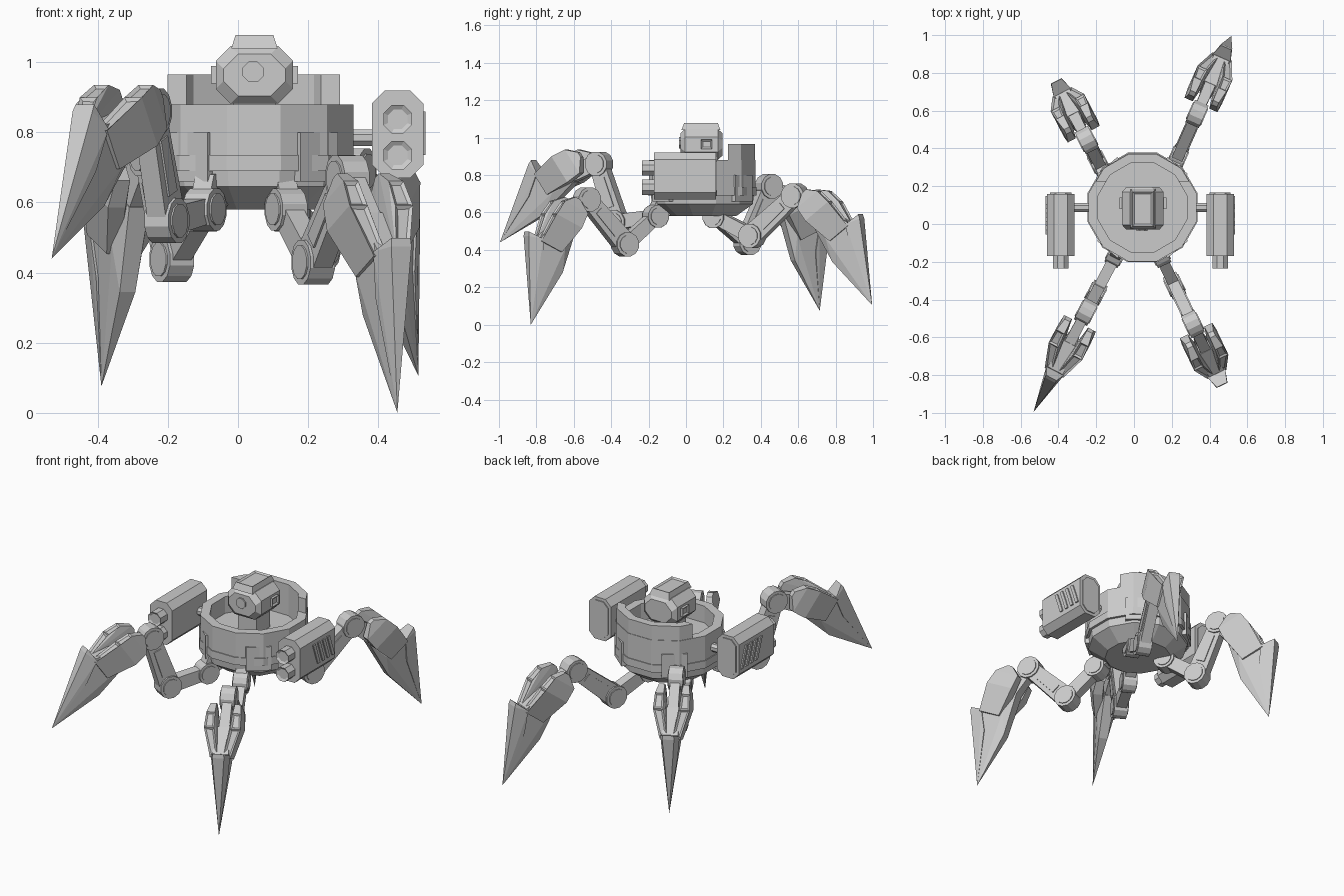
import bpy, bmesh, math
from mathutils import Matrix, Vector

cube = bpy.data.objects.get("Cube")
if cube:
    bpy.data.objects.remove(cube)

GREY = (0.6, 0.6, 0.6, 1)
mat = bpy.data.materials.new("light_grey")
mat.use_nodes = True
mat.diffuse_color = GREY
mat.node_tree.nodes["Principled BSDF"].inputs["Base Color"].default_value = GREY

CX, CY = 0.045, 0.0875          # body centre
COS = math.cos(math.radians(15))


def finish(name, bm, frame=Matrix()):
    bm.transform(frame)
    bmesh.ops.recalc_face_normals(bm, faces=bm.faces)
    me = bpy.data.meshes.new(name)
    bm.to_mesh(me)
    bm.free()
    me.materials.append(mat)
    ob = bpy.data.objects.new(name, me)
    bpy.context.collection.objects.link(ob)
    return ob


def hull(name, pts, frame=Matrix(), panel=None):
    """Convex solid; panel is a direction whose big faces get a sunken inset."""
    bm = bmesh.new()
    for p in pts:
        bm.verts.new(p)
    bmesh.ops.convex_hull(bm, input=bm.verts)
    loose = [v for v in bm.verts if not v.link_faces]
    bmesh.ops.delete(bm, geom=loose, context='VERTS')
    bmesh.ops.dissolve_limit(bm, angle_limit=0.02, verts=bm.verts, edges=bm.edges)
    bmesh.ops.recalc_face_normals(bm, faces=bm.faces)
    if panel:
        d = Vector(panel).normalized()
        faces = [f for f in bm.faces if f.normal.dot(d) > 0.9]
        bmesh.ops.inset_individual(bm, faces=faces, thickness=0.014, depth=-0.008)
    return finish(name, bm, frame)


def box(name, lo, hi, frame=Matrix(), panel=None):
    pts = [(x, y, z) for x in (lo[0], hi[0]) for y in (lo[1], hi[1]) for z in (lo[2], hi[2])]
    return hull(name, pts, frame, panel)


def prism(name, outline, v0, v1, frame=Matrix(), panel=None):
    """Outline in (x, z), extruded along y."""
    return hull(name, [(x, v, z) for x, z in outline for v in (v0, v1)], frame, panel)


def ngon(cx, cz, r, n=12):
    return [(cx + r * math.cos((i + .5) * math.tau / n), cz + r * math.sin((i + .5) * math.tau / n))
            for i in range(n)]


def chamfered(cx, cz, hx, hz, c):
    return [(cx + sx * a, cz + sz * b) for sx in (-1, 1) for sz in (-1, 1)
            for a, b in ((hx, hz - c), (hx - c, hz))]


def lathe(profile, closed=False, n=12):
    bm = bmesh.new()
    vs = [bm.verts.new((r / COS, 0, z)) for r, z in profile]
    es = [bm.edges.new(p) for p in zip(vs, vs[1:])]
    if closed:
        es.append(bm.edges.new((vs[-1], vs[0])))
    bmesh.ops.spin(bm, geom=vs + es, axis=(0, 0, 1), cent=(0, 0, 0), angle=math.tau, steps=n)
    bmesh.ops.remove_doubles(bm, verts=bm.verts, dist=0.0005)
    bm.transform(Matrix.Rotation(math.radians(15), 4, 'Z'))
    return bm


# Twelve-sided open hull with tapered belly
body_frame = Matrix.Translation((CX, CY, 0))
finish("body", lathe([(0, .58), (.18, .58), (.27, .645), (.275, .69), (.29, .69), (.29, .735),
                      (.285, .735), (.285, .88), (.235, .88), (.235, .78), (0, .78)]), body_frame)

# Raised wall around the rear
bm = lathe([(.282, .87), (.282, .965), (.235, .965), (.235, .87)], closed=True)
bmesh.ops.bisect_plane(bm, geom=bm.verts[:] + bm.edges[:] + bm.faces[:],
                       plane_co=(0, .137, 0), plane_no=(0, 1, 0), clear_inner=True)
bmesh.ops.holes_fill(bm, edges=[e for e in bm.edges if e.is_boundary])
finish("rear_wall", bm, body_frame)

# Armour blocks above the legs
for i, a in enumerate((50, 130, 230, 310)):
    box(f"hip_guard_{i}", (.245, -.07, .66), (.29, .07, .8),
        body_frame @ Matrix.Rotation(math.radians(a), 4, 'Z'))

# Turret head
HX = CX + .002
box("neck", (HX - .06, .02, .76), (HX + .06, .15, .9))
hull("head", [(x, y, z) for ins, ys in ((.022, (-.03, .195)), (0, (-.005, .17))) for y in ys
              for x, z in chamfered(HX, .964, .11 - ins, .082 - ins, .042)])
hull("head_cap", [(HX + sx * w, y, z) for sx in (-1, 1)
                  for w, ys, z in ((.066, (-.025, .185), 1.04), (.054, (-.01, .17), 1.078))
                  for y in ys], panel=(0, 0, 1))
prism("eye", ngon(HX - .004, .973, .032, 8), -.038, 0)
for s in (-1, 1):
    box(f"ear_{s}", (HX + s * .1, .08, .94), (HX + s * .124, .14, .99), panel=(s, 0, 0))

# Side pods with twin barrels, struts and slanted vents
for side, s in (("left", 1), ("right", -1)):
    px = .034 + s * .422
    prism(f"{side}_pod", chamfered(px, .795, .073, .125, .037), -.17, .16)
    prism(f"{side}_pod_rear_plate", chamfered(px, .795, .056, .108, .03), .155, .166)
    for i, z in enumerate((.735, .838)):
        prism(f"{side}_barrel_{i}", ngon(px, z, .044, 8), -.235, -.16, panel=(0, -1, 0))
    hull(f"{side}_strut", [(x, CY + dy, .785 + dz) for x in (CX + s * .27, px)
                           for dy, dz in ngon(0, 0, .025, 8)])
    for i in range(4):
        y = -.055 + i * .045
        hull(f"{side}_vent_{i}", [(px + s * dx, y + dy + k, z) for dx in (.07, .08) for dy in (0, .022)
                                  for k, z in ((0, .86), (.045, .735))])


def bar(name, a, b, w0, w1, half, frame):
    """Flat link between two joints in the leg plane."""
    n = (b - a).normalized()
    n = Vector((-n.y, n.x))
    prism(name, [a + n * w0, a - n * w0, b + n * w1, b - n * w1], -half, half, frame)


def leg(name, hip, top_y, top_z, tip):
    """Three-part leg posed in the vertical plane through hip and tip."""
    hip, tip = Vector(hip), Vector(tip)
    flat = Vector((tip.x - hip.x, tip.y - hip.y, 0))
    u = flat.normalized()
    v = Vector((0, 0, 1)).cross(u)
    frame = Matrix.Translation(hip) @ Matrix((u, v, (0, 0, 1))).transposed().to_4x4()
    h = Vector((0, 0))
    top = Vector(((top_y - hip.y) / u.y, top_z - hip.z))
    end = Vector((flat.length, tip.z - hip.z))
    # knee from the two link lengths
    l1, l2, d = .235, .33, top.length
    along = (l1 * l1 - l2 * l2 + d * d) / (2 * d)
    n = top.normalized()
    knee = n * along + Vector((n.y, -n.x)) * math.sqrt(max(l1 * l1 - along * along, 0))

    for part, p, r in (("hip", h, .062), ("knee", knee, .066), ("upper", top, .067)):
        prism(f"{name}_{part}_joint", ngon(p.x, p.y, r), -.039, .039, frame)
        prism(f"{name}_{part}_cap", ngon(p.x, p.y, r * .75), -.044, .044, frame)
    prism(f"{name}_bracket", [(-.1, .02), (-.1, .11), (0, .1), (.03, .03), (0, -.03)], -.03, .03, frame)
    bar(f"{name}_inner_link", h, knee, .036, .04, .03, frame)
    bar(f"{name}_outer_link", knee, top, .058, .045, .03, frame)
    bar(f"{name}_link_plate", knee.lerp(top, .25), knee.lerp(top, .75), .026, .022, .036, frame)

    # claw frame: x along to the tip, y sideways, z outward
    ax = (end - top).normalized()
    X = u * ax.x + Vector((0, 0, ax.y))
    Z = u * -ax.y + Vector((0, 0, ax.x))
    cf = Matrix((X, Z.cross(X), Z)).transposed().to_4x4()
    cf.translation = hip + u * top.x + Vector((0, 0, top.y))
    L = (end - top).length
    hull(f"{name}_claw_arm", [(x, s * w, z) for s in (-1, 1) for x, w, z in (
        (0, .026, -.035), (0, .026, .05), (.2, .03, .11), (.2, .03, .01))], cf)
    hull(f"{name}_claw_blade", [(L, 0, 0)] + [(x, s * w, z) for s in (-1, 1) for x, w, z in (
        (.17, .032, .0), (.16, .035, .1), (.31, .045, .17), (.3, .05, .02), (.42, .025, -.035))], cf)
    hull(f"{name}_heel_spike", [(L, 0, 0)] + [(x, s * w, z) for s in (-1, 1) for x, w, z in (
        (.312, .03, .243), (.335, .032, .235), (.315, .053, .16), (.43, .04, .09))], cf)
    for s in (-1, 1):
        hull(f"{name}_prong_{s}", [(x, s * w, z) for x, a, b, lo, hi in (
            (.035, .05, .082, .07, .1), (.085, .048, .095, .0, .152),
            (.17, .044, .1, .0, .168), (.33, .015, .056, .03, .165)) for w in (a, b)
            for z in (lo, hi)], cf, panel=(-.15, 0, 1))


leg("front_left_leg", (.137, -.163, .58), -.53, .67, (.455, -.83, .0))
leg("front_right_leg", (-.095, -.163, .58), -.465, .86, (-.532, -.995, .44))
leg("back_left_leg", (.147, .16, .577), .583, .69, (.515, .995, .105))
leg("back_right_leg", (-.102, .16, .577), .444, .74, (-.39, .715, .075))
